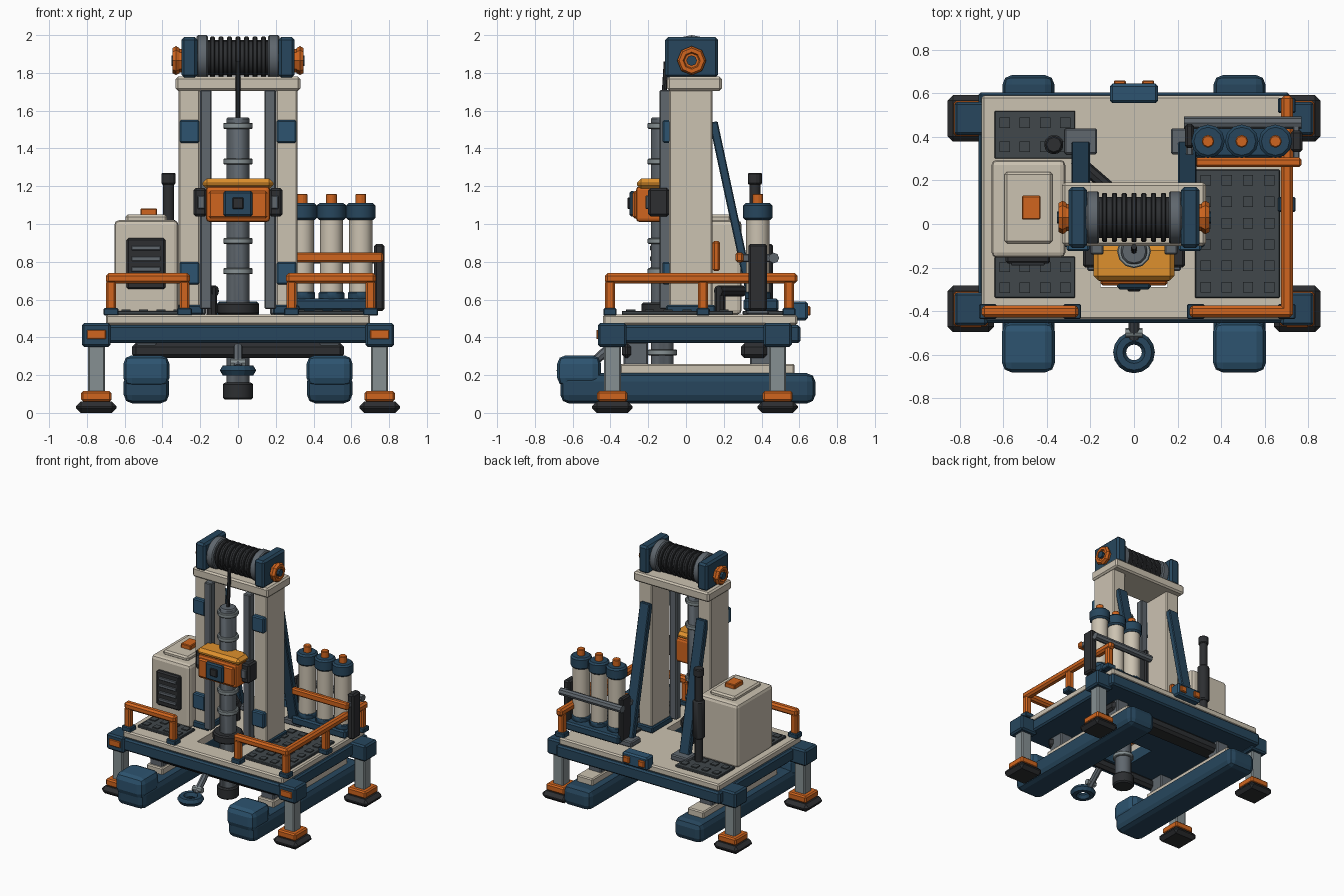
import bpy, math
from mathutils import Vector

if "Cube" in bpy.data.objects:
    bpy.data.objects.remove(bpy.data.objects["Cube"])

COL = dict(navy=(.02, .062, .11), blue=(.026, .088, .16), beige=(.6, .54, .44), orange=(.63, .13, .013),
           amber=(.73, .28, .026), black=(.026, .028, .031), grey=(.115, .135, .155),
           steel=(.24, .28, .29), mat=(.052, .063, .07))
MATS = {}
for key, c in COL.items():
    MATS[key] = bpy.data.materials.new(key)
    MATS[key].diffuse_color = (*c, 1)


def finish(o, name, col, bev, seg=1):
    o.name = name
    o.data.materials.append(MATS[col])
    if bev:
        m = o.modifiers.new("bevel", 'BEVEL')
        m.width, m.segments, m.limit_method = bev, seg, 'ANGLE'
    return o


def box(name, x, y, z, col, bev=0.008, seg=1):
    """Box from (min, max) ranges."""
    bpy.ops.mesh.primitive_cube_add(size=1)
    o = bpy.context.object
    for v in o.data.vertices:
        v.co = [(r[0] + r[1]) / 2 + c * (r[1] - r[0]) for r, c in zip((x, y, z), v.co)]
    return finish(o, name, col, bev, seg)


def rod(name, a, b, r, col, n=12, bev=0, r2=None):
    """Cylinder or cone between two points."""
    a, b = Vector(a), Vector(b)
    d = b - a
    bpy.ops.mesh.primitive_cone_add(vertices=n, radius1=r, radius2=r if r2 is None else r2, depth=d.length,
                                    location=(a + b) / 2, rotation=d.to_track_quat('Z', 'Y').to_euler())
    o = bpy.context.object
    finish(o, name, col, bev)
    if n > 8:
        bpy.ops.object.shade_smooth_by_angle(angle=math.radians(35))
    return o


def beam(name, a, b, w, t, col):
    """Rectangular bar between two points, w wide along x."""
    a, b = Vector(a), Vector(b)
    o = box(name, (-w / 2, w / 2), (-t / 2, t / 2), (0, (b - a).length), col, .006)
    o.location = a
    o.rotation_euler = (b - a).to_track_quat('Z', 'Y').to_euler()
    return o


def ring(name, loc, rot, r, t, col, n=16):
    bpy.ops.mesh.primitive_torus_add(major_radius=r, minor_radius=t, major_segments=n, minor_segments=6,
                                     location=loc, rotation=rot)
    return finish(bpy.context.object, name, col, 0)


# Hull and deck with the drill opening
cutter = box("drill_opening_cutter", (-.155, .155), (-.29, .02), (.2, .7), "black", 0)
cutter.hide_render = True
cutter.hide_set(True)
hull = box("hull_frame", (-.715, .715), (-.455, .605), (.37, .465), "navy", .012)
deck = box("deck", (-.70, .70), (-.44, .59), (.465, .52), "beige", .01)
for o in (hull, deck):
    m = o.modifiers.new("opening", 'BOOLEAN')
    m.object, m.operation, m.solver = cutter, 'DIFFERENCE', 'EXACT'
for y0, y1 in ((-.34, -.29), (.29, .43)):
    box("hull_cross_beam", (-.56, .56), (y0, y1), (.29, .37), "black", .02)

# Corner blocks and stabiliser legs
for s in (-1, 1):
    for cy in (-.39, .485):
        cx = .75 * s
        def at(w):
            return (cx - w, cx + w), (cy - w, cy + w)
        box("corner_block", *at(.076), (.35, .475), "navy", .012)
        box("stabiliser_leg", *at(.045), (.09, .36), "steel")
        box("foot_collar", *at(.08), (.06, .115), "orange", .01)
        box("foot_pad", *at(.107), (0, .06), "black", .025)
    box("corner_plate", (.75 * s - .05, .75 * s + .05), (-.475, -.46), (.39, .44), "orange", .004)

# Pontoons
for s in (-1, 1):
    cx = .485 * s
    box("pontoon", (cx - .12, cx + .12), (-.665, .685), (.05, .21), "navy", .045, 2)
    box("pontoon_bow", (cx - .122, cx + .122), (-.682, -.45), (.14, .305), "blue", .045, 2)
    box("pontoon_rail", (cx - .07, cx + .07), (-.35, .575), (.2, .26), "beige")
    for y0, y1 in ((-.33, -.2), (.34, .45)):
        box("pontoon_strut", (cx - .055, cx + .055), (y0, y1), (.25, .375), "grey")

# Bow ring and its link
ring("bow_ring", (0, -.59, .225), (0, 0, 0), .066, .03, "navy")
rod("bow_ring_link", (0, -.52, .24), (0, -.40, .35), .025, "grey", 8)
rod("bow_link_joint", (-.04, -.50, .265), (.04, -.50, .265), .022, "steel", 8)

# Mast: columns, guide rails, brackets and rear braces
for s in (-1, 1):
    def mx(a, b):
        return tuple(sorted((a * s, b * s)))
    box("mast_column", mx(.2, .315), (-.09, .14), (.52, 1.72), "beige")
    box("mast_base", mx(.185, .325), (-.105, .155), (.52, .57), "navy")
    box("guide_rail", mx(.14, .2), (-.14, -.08), (.55, 1.71), "grey", .006)
    for z in (.68, 1.43):
        box("rail_bracket", mx(.205, .31), (-.125, -.08), (z, z + .12), "blue")
    beam("mast_brace", (.245 * s, .36, .54), (.245 * s, .145, 1.54), .085, .045, "navy")
    box("brace_foot", mx(.17, .32), (.32, .44), (.52, .565), "grey")
box("mast_cap", (-.33, .33), (-.10, .19), (1.705, 1.78), "beige", .012)

# Winch on top
WY, WZ = .03, 1.88
rod("winch_drum", (-.2, WY, WZ), (.2, WY, WZ), .095, "black", 16)
for i in range(7):
    x = -.135 + i * .045
    rod("cable_wrap", (x - .012, WY, WZ), (x + .012, WY, WZ), .113, "black", 16, .005)
for s in (-1, 1):
    rod("drum_flange", (.16 * s, WY, WZ), (.22 * s, WY, WZ), .12, "grey", 16, .008)
    box("winch_side", tuple(sorted((.215 * s, .3 * s))), (-.11, .17), (1.775, 1.99), "navy", .015)
    rod("winch_hub", (.3 * s, WY, 1.865), (.335 * s, WY, 1.865), .062, "orange", 8)
    ring("winch_hub_ring", (.328 * s, WY, 1.865), (0, math.pi / 2, 0), .056, .021, "orange", 8)
    rod("winch_axle", (.3 * s, WY, 1.865), (.353 * s, WY, 1.865), .028, "navy", 8)
rod("hoist_cable", (0, -.105, 1.86), (0, -.125, 1.54), .013, "black", 8)

# Drill string through the deck
PY = -.125
rod("drill_pipe", (0, PY, .14), (0, PY, 1.565), .062, "grey", 12, .008)
for z in (.32, .75, .91, 1.33, 1.52):
    rod("pipe_collar", (0, PY, z - .016), (0, PY, z + .016), .078, "steel", 12, .005)
rod("rotary_table", (0, PY, .52), (0, PY, .585), .11, "black", 12, .01)
rod("drill_bit", (0, PY, .07), (0, PY, .16), .08, "black", 12, .01)

# Travelling drive carriage
box("drive_body", (-.17, .17), (-.265, -.085), (1.01, 1.2), "orange", .02, 2)
box("drive_top", (-.187, .187), (-.26, -.10), (1.185, 1.24), "amber", .022)
box("drive_panel", (-.155, .155), (-.282, -.255), (1.03, 1.175), "orange", .01)
box("drive_plate", (-.077, .077), (-.3, -.27), (1.04, 1.175), "navy", .01)
box("drive_button", (-.03, .03), (-.31, -.29), (1.08, 1.14), "black", .005)
for s in (-1, 1):
    box("drive_roller", tuple(sorted((.165 * s, .235 * s))), (-.2, -.09), (1.04, 1.19), "black", .012)
    box("drive_roller_cap", tuple(sorted((.175 * s, .215 * s))), (-.215, -.19), (1.08, 1.15), "grey", .005)

# Non-slip mats with studs
for x0, x1, y0, y1, nx, ny in ((-.64, -.27, .30, .52, 4, 2), (-.64, -.27, -.34, -.15, 4, 2),
                               (.28, .67, -.34, .25, 4, 6)):
    box("deck_mat", (x0, x1), (y0, y1), (.52, .54), "mat", .004)
    for i in range(nx):
        for j in range(ny):
            x, y = x0 + (x1 - x0) * (i + .5) / nx, y0 + (y1 - y0) * (j + .5) / ny
            box("mat_stud", (x - .024, x + .024), (y - .024, y + .024), (.54, .548), "mat", 0)

# Engine housing
box("engine_housing", (-.655, -.315), (-.155, .295), (.52, 1.02), "beige", .025, 2)
box("engine_lid", (-.595, -.375), (-.09, .24), (1.01, 1.05), "beige", .012)
box("engine_cap", (-.515, -.43), (.02, .13), (1.045, 1.083), "orange", .005)
box("engine_grille", (-.59, -.385), (-.182, -.14), (.655, .925), "black", .01)
for i in range(4):
    z = .705 + i * .056
    box("grille_slat", (-.565, -.41), (-.19, -.17), (z - .012, z + .012), "grey", .003)

# Exhaust, hose and extinguisher
rod("exhaust_pipe", (-.368, .365, .52), (-.368, .365, 1.23), .03, "black")
rod("exhaust_muffler", (-.368, .365, .72), (-.368, .365, 1.02), .045, "black", 12, .01)
rod("exhaust_cap", (-.368, .365, 1.21), (-.368, .365, 1.27), .04, "black", 8, .006)
rod("hydraulic_hose", (-.27, .30, .645), (-.12, .17, .645), .03, "black", 8)
rod("hose_drop", (-.14, .18, .52), (-.14, .18, .66), .028, "black", 8)
box("extinguisher", (-.29, -.22), (.14, .18), (.75, .91), "orange", .01)

# Pressure tanks and rack
box("tank_base", (.25, .72), (.305, .49), (.54, .605), "navy", .012)
for x in (.34, .495, .65):
    rod("tank_body", (x, .38, .6), (x, .38, 1.03), .062, "beige", 12)
    rod("tank_foot", (x, .38, .6), (x, .38, .64), .07, "navy", 12, .006)
    rod("tank_head", (x, .38, 1.02), (x, .38, 1.11), .077, "navy", 12, .012)
    rod("tank_valve", (x, .38, 1.1), (x, .38, 1.16), .03, "orange", 8, .005)
rod("rack_back_bar", (.23, .465, .82), (.77, .465, .82), .028, "grey", 8)
box("rack_front_bar", (.28, .77), (.262, .305), (.797, .85), "orange", .01)
box("rack_post", (.72, .775), (.33, .43), (.54, .895), "black", .012)
box("rack_post_inner", (.235, .275), (.35, .46), (.56, .895), "black", .01)
for x in (.255, .745):
    box("rack_tie", (x - .015, x + .015), (.28, .48), (.8, .84), "grey", .005)

# Safety rails
def post(x, y):
    box("rail_post", (x - .026, x + .026), (y - .026, y + .026), (.52, .70), "orange", .01)
    box("rail_foot", (x - .04, x + .04), (y - .035, y + .035), (.515, .555), "navy", .006)


for x0, x1 in ((-.70, -.255), (.255, .73)):
    box("front_rail", (x0, x1), (-.43, -.375), (.685, .74), "orange", .014)
    post(x0 + .028, -.402)
    post(x1 - .028, -.402)
box("side_rail", (.675, .73), (-.43, .59), (.685, .74), "orange", .014)
post(.702, .09)
post(.702, .545)

# Stern light box
box("stern_box", (-.11, .11), (.555, .645), (.49, .59), "blue", .012)
for x in (-.065, .065):
    box("stern_light", (x - .028, x + .028), (.63, .66), (.515, .565), "orange", .006)

for m in bpy.data.materials:
    if m.users and not m.is_grease_pencil:
        m.use_nodes = True
        m.node_tree.nodes["Principled BSDF"].inputs["Base Color"].default_value = m.diffuse_color
